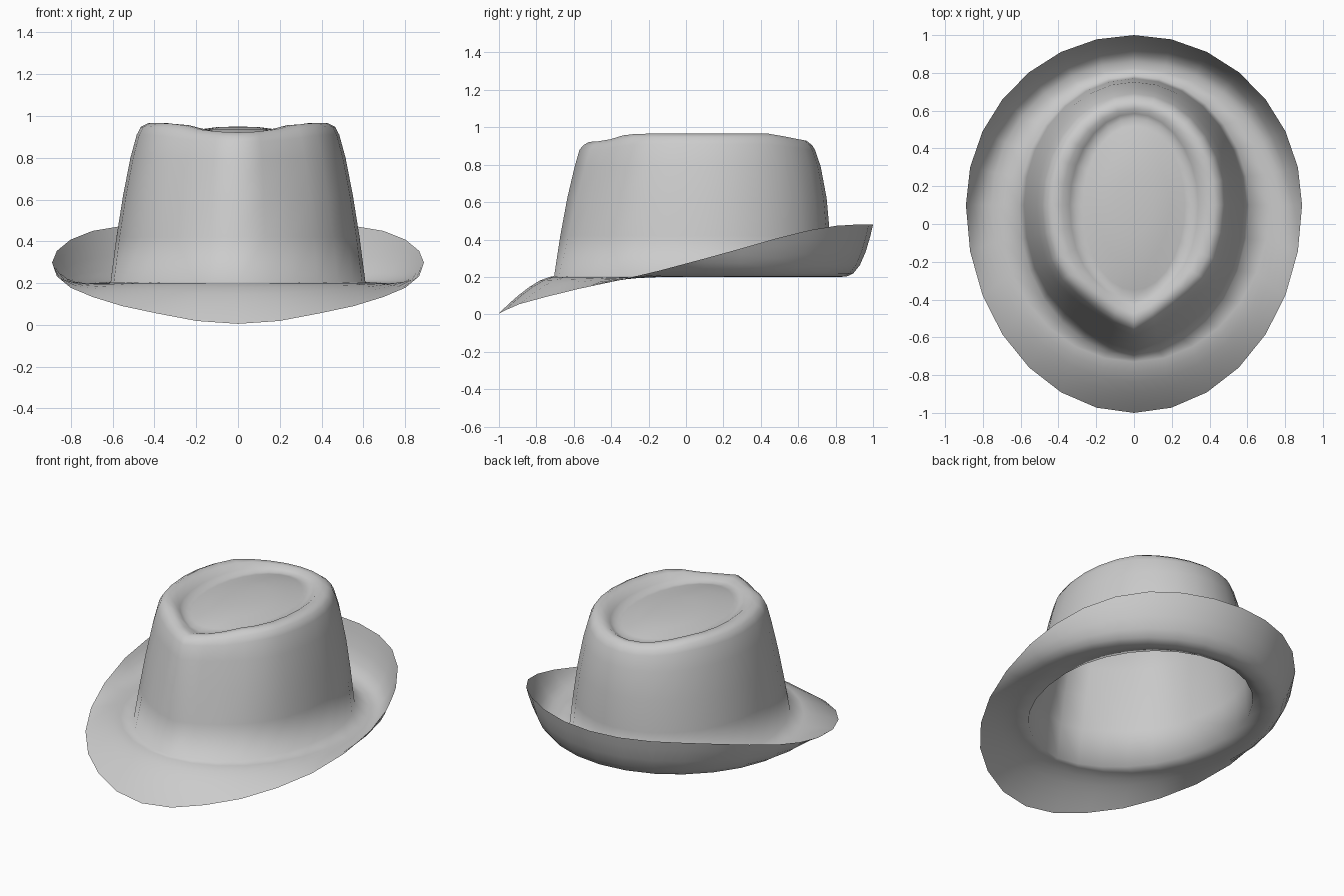
import bpy, bmesh
from math import sin, cos, pi, radians

cube = bpy.data.objects.get("Cube")
if cube:
    bpy.data.objects.remove(cube)

SEGMENTS = 28
PINCH_ANGLE = radians(58)

felt = bpy.data.materials.new("grey felt")
felt.use_nodes = True
grey = (0.6, 0.6, 0.6, 1)
felt.diffuse_color = grey
felt.node_tree.nodes["Principled BSDF"].inputs["Base Color"].default_value = grey


def interp(points, v):
    """Piecewise linear lookup in a sorted list of pairs."""
    if v <= points[0][0]:
        return points[0][1]
    for (a, fa), (b, fb) in zip(points, points[1:]):
        if v <= b:
            return fa + (fb - fa) * (v - a) / (b - a)
    return points[-1][1]


def oval(half_width, front, back, pinch=0.0, centre=0.1):
    """Egg-shaped ring starting at the front, with a pinch on both front flanks."""
    ring = []
    for i in range(SEGMENTS):
        t = 2 * pi * i / SEGMENTS
        length = centre - front if cos(t) > 0 else back - centre
        x, y = half_width * sin(t), centre - length * cos(t)
        off_front = min(t, 2 * pi - t)
        if off_front < PINCH_ANGLE:
            y += pinch * sin(pi * off_front / PINCH_ANGLE)
        ring.append((x, y))
    return ring


# Height of the brim edge and sag of the crown top, both along y
brim_edge = [(-1, 0.005), (-0.97, 0.02), (-0.89, 0.055), (-0.65, 0.12), (-0.25, 0.205),
             (0.2, 0.325), (0.55, 0.425), (0.75, 0.47), (0.9, 0.48)]
top_sag = [(-0.53, 0.045), (-0.43, 0.038), (-0.32, 0.004), (-0.25, 0),
           (0.45, 0), (0.68, 0.045)]

# Crown rings: half width, front y, back y, height, pinch, share of top sag
crown = [
    (0.61, -0.705, 0.785, 0.205, 0.01, 0),
    (0.582, -0.672, 0.77, 0.42, 0.035, 0),
    (0.55, -0.635, 0.752, 0.62, 0.05, 0),
    (0.515, -0.595, 0.72, 0.80, 0.06, 0.2),
    (0.485, -0.57, 0.69, 0.91, 0.06, 0.7),
    (0.465, -0.55, 0.675, 0.948, 0.06, 1),
    (0.43, -0.52, 0.645, 0.966, 0.055, 1),
    (0.38, -0.475, 0.61, 0.96, 0.04, 1),
    (0.34, -0.43, 0.585, 0.93, 0.025, 0.7),
    (0.31, -0.395, 0.56, 0.908, 0.01, 0.3),
    (0.27, -0.35, 0.52, 0.912, 0, 0),
    (0.19, -0.22, 0.4, 0.935, 0, 0),
    (0.1, -0.06, 0.26, 0.947, 0, 0),
]

# Brim rings, edge first: blend from the flat base out to the swept edge
inner = oval(0.72, -0.73, 0.825)
outer = oval(0.89, -1, 1)
rings = []
for u in (1, 0.92, 0.78, 0.6, 0.4, 0.2, 0):
    ring = []
    for (xa, ya), (xb, yb) in zip(inner, outer):
        rise = interp(brim_edge, yb) - 0.2
        curl = u ** (2.9 if rise > 0 else 1.4)
        ring.append((xa + (xb - xa) * u, ya + (yb - ya) * u, 0.2 + rise * curl))
    rings.append(ring)

for width, front, back, height, pinch, sag in crown:
    rings.append([(x, y, height - sag * interp(top_sag, y))
                  for x, y in oval(width, front, back, pinch)])

# Skin the rings into one shell and close the domed top
bm = bmesh.new()
loops = [[bm.verts.new(p) for p in ring] for ring in rings]
for low, high in zip(loops, loops[1:]):
    for i in range(SEGMENTS):
        j = (i + 1) % SEGMENTS
        bm.faces.new((low[i], low[j], high[j], high[i]))
tip = bm.verts.new((0, 0.1, 0.95))
for i in range(SEGMENTS):
    bm.faces.new((loops[-1][i], loops[-1][(i + 1) % SEGMENTS], tip))
for face in bm.faces:
    face.smooth = True

mesh = bpy.data.meshes.new("hat_shell")
bm.to_mesh(mesh)
bm.free()
mesh.materials.append(felt)
hat = bpy.data.objects.new("hat_shell", mesh)
bpy.context.collection.objects.link(hat)
